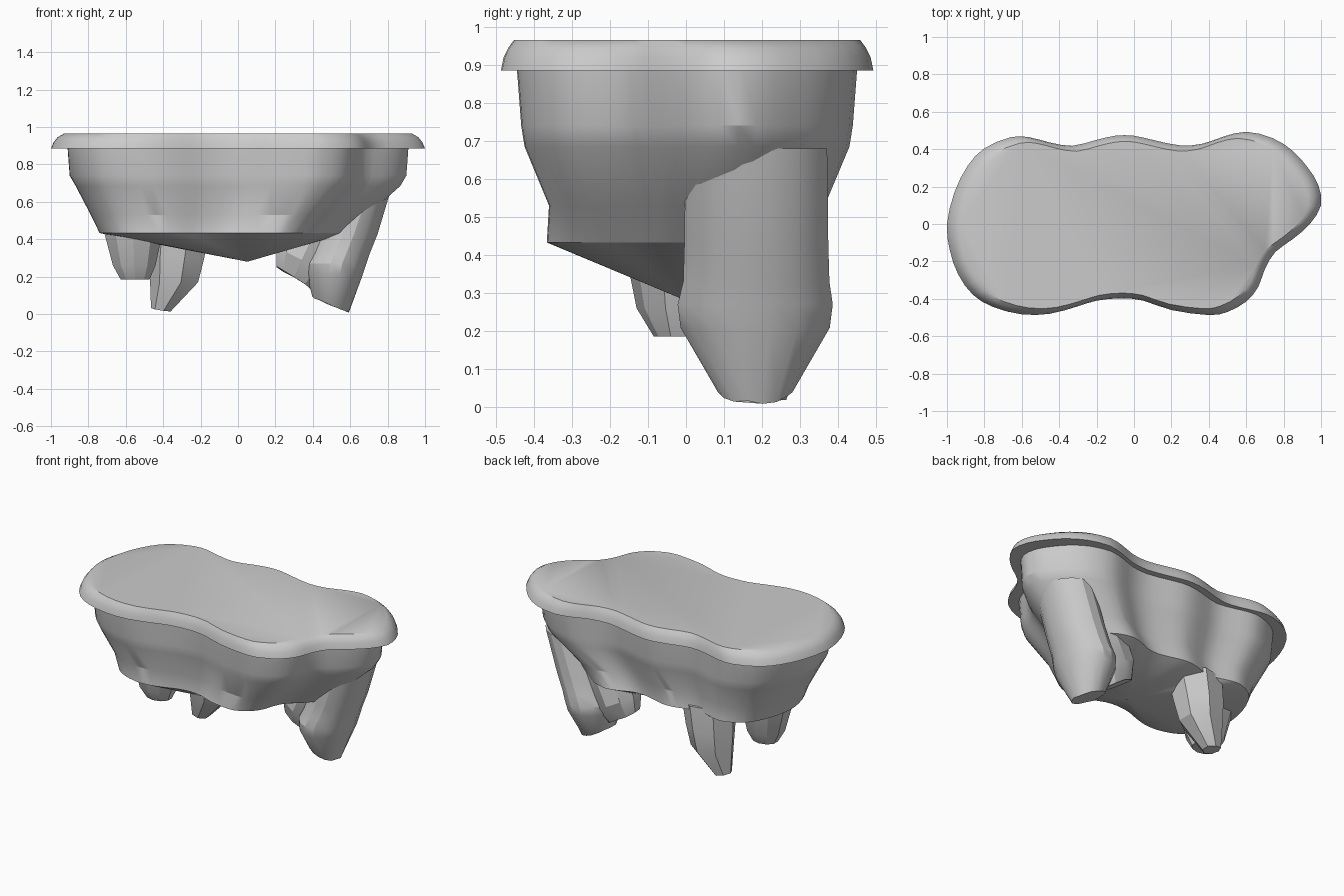
import bpy, bmesh, random
from math import sin, cos, pi
from mathutils import Vector

if "Cube" in bpy.data.objects:
    bpy.data.objects.remove(bpy.data.objects["Cube"])

random.seed(4)

# Wavy island outline, counter-clockwise seen from above
OUTLINE = [(1.0, .1), (.985, .21), (.93, .3), (.85, .39), (.74, .46), (.6, .493),
           (.48, .468), (.37, .43), (.25, .42), (.12, .445), (0, .472), (-.1, .472),
           (-.2, .45), (-.33, .418), (-.45, .436), (-.56, .464), (-.66, .464),
           (-.8, .405), (-.89, .31), (-.96, .17), (-1.0, 0), (-.985, -.14),
           (-.94, -.27), (-.86, -.38), (-.75, -.445), (-.6, -.483), (-.45, -.48),
           (-.3, -.44), (-.2, -.41), (-.07, -.397), (.05, -.41), (.2, -.46),
           (.4, -.487), (.5, -.47), (.6, -.415), (.665, -.335), (.7, -.24),
           (.755, -.15), (.85, -.08), (.94, .0)]


def smooth_loop(pts):
    """Add a rounded midpoint between each pair of outline points."""
    p, n, out = [Vector(q) for q in pts], len(pts), []
    for i in range(n):
        a, b, c, d = p[i - 1], p[i], p[(i + 1) % n], p[(i + 2) % n]
        out += [b, (b + c) * 9 / 16 - (a + d) / 16]
    return out


def loft(name, rings, angle=30, apex=None):
    """Skin closed rings ordered top to bottom, with caps or a bottom point."""
    bm = bmesh.new()
    vr = [[bm.verts.new(co) for co in ring] for ring in rings]
    n = len(vr[0])
    for a, b in zip(vr, vr[1:]):
        for i in range(n):
            j = (i + 1) % n
            bm.faces.new((a[i], b[i], b[j], a[j]))
    bm.faces.new(vr[0])
    if apex:
        tip = bm.verts.new(apex)
        for i in range(n):
            bm.faces.new((vr[-1][i], tip, vr[-1][(i + 1) % n]))
    else:
        bm.faces.new(vr[-1][::-1])
    bmesh.ops.recalc_face_normals(bm, faces=bm.faces)
    me = bpy.data.meshes.new(name)
    bm.to_mesh(me)
    bm.free()
    ob = bpy.data.objects.new(name, me)
    bpy.context.collection.objects.link(ob)
    bpy.ops.object.select_all(action='DESELECT')
    ob.select_set(True)
    bpy.context.view_layer.objects.active = ob
    bpy.ops.object.shade_smooth_by_angle(angle=angle * pi / 180)
    return ob


loop = smooth_loop(OUTLINE)


def slab(z, sx, sy, ox=0.0):
    return [(p.x * sx + ox, p.y * sy, z) for p in loop]


def spike(name, sections, sides, ragged=0.0, angle=25):
    """Hanging rock: sections are (x, y, z, rx, ry, slope along x)."""
    rings = []
    for k, (x, y, z, rx, ry, slope) in enumerate(sections):
        ring = []
        for i in range(sides):
            t = 2 * pi * (i + .5) / sides
            dx = rx * cos(t)
            dz = random.uniform(0, ragged) if k == len(sections) - 1 else 0
            ring.append((x + dx, y + ry * sin(t), z + slope * dx + dz))
        rings.append(ring)
    return loft(name, rings, angle)


# Grass slab with a rounded upper edge
loft("top_slab", [slab(.965, .93, .93), slab(.945, .965, .96),
                  slab(.92, .985, .985), slab(.885, 1, 1)], 40)

# Rock body closing to a low point underneath
loft("rock_body", [slab(.90, .912, .915), slab(.74, .9, .89), slab(.685, .868, .872),
                   slab(.53, .74, .74, -.047), slab(.433, .66, .752, -.08)],
     25, apex=(.05, 0, .28))

# Large hanging rock on the right
spike("large_right_spike", [(.675, .185, .68, .15, .19, 0), (.59, .185, .43, .16, .193, 0),
                            (.55, .185, .33, .16, .196, 0), (.525, .182, .27, .165, .208, 0),
                            (.515, .182, .21, .152, .2, -.05), (.495, .182, .045, .1, .1, -.4)],
      16, .012)

# Slanted stub beside it
spike("right_stub", [(.44, .2, .5, .15, .13, -.5), (.34, .2, .29, .14, .13, -.5),
                     (.3, .2, .185, .1, .08, -.65)], 10, .015)

# Two hanging rocks on the left
spike("left_front_stub", [(-.56, -.02, .46, .17, .15, 0), (-.555, -.02, .26, .12, .11, 0),
                          (-.55, -.02, .186, .082, .065, 0)], 10)
spike("left_back_spike", [(-.3, .19, .46, .17, .15, 0), (-.32, .2, .3, .155, .14, 0),
                          (-.335, .205, .17, .135, .12, 0), (-.41, .21, .015, .055, .055, -.15)],
      7, .01)
